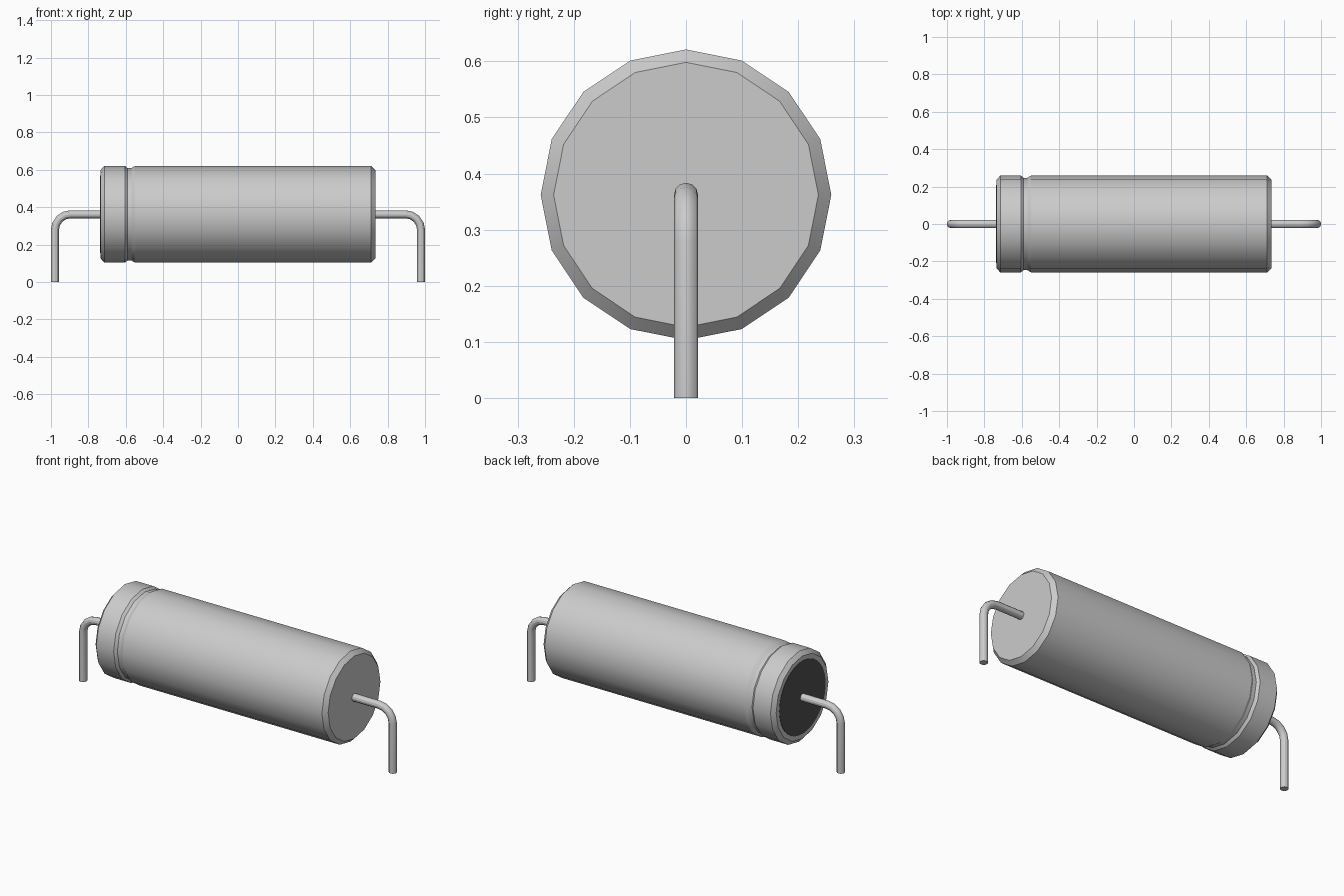
import bpy, bmesh
from math import sin, cos, pi, radians

AXIS_Z = 0.362

cube = bpy.data.objects.get("Cube")
if cube:
    bpy.data.objects.remove(cube, do_unlink=True)


def material(name, value):
    mat = bpy.data.materials.new(name)
    mat.use_nodes = True
    colour = (value, value, value, 1)
    mat.diffuse_color = colour
    mat.node_tree.nodes["Principled BSDF"].inputs["Base Color"].default_value = colour
    return mat


def smooth(obj):
    bpy.ops.object.select_all(action='DESELECT')
    obj.select_set(True)
    bpy.context.view_layer.objects.active = obj
    bpy.ops.object.shade_smooth_by_angle(angle=radians(30))


def lathe(name, profile, sides, mat):
    """Closed solid turned about the x axis from (x, radius) points."""
    bm = bmesh.new()
    rings = [[bm.verts.new((x, r * sin(2 * pi * i / sides), AXIS_Z + r * cos(2 * pi * i / sides)))
              for i in range(sides)] for x, r in profile]
    for a, b in zip(rings, rings[1:]):
        for i in range(sides):
            j = (i + 1) % sides
            bm.faces.new((a[i], a[j], b[j], b[i]))
    bm.faces.new(rings[0])
    bm.faces.new(rings[-1])
    bmesh.ops.recalc_face_normals(bm, faces=bm.faces)
    mesh = bpy.data.meshes.new(name)
    bm.to_mesh(mesh)
    bm.free()
    mesh.materials.append(mat)
    obj = bpy.data.objects.new(name, mesh)
    bpy.context.collection.objects.link(obj)
    smooth(obj)


def lead(name, side, mat):
    """Round wire leaving the can end and bending down to the ground."""
    bend, steps, reach = 0.085, 4, 0.979
    points = [(0.72, AXIS_Z)]
    for i in range(steps + 1):
        a = pi / 2 * i / steps
        points.append((reach - bend + bend * sin(a), AXIS_Z - bend + bend * cos(a)))
    points.append((reach, 0))
    curve = bpy.data.curves.new(name, 'CURVE')
    curve.dimensions = '3D'
    curve.bevel_depth = 0.0215
    curve.bevel_resolution = 4
    curve.use_fill_caps = True
    spline = curve.splines.new('POLY')
    spline.points.add(len(points) - 1)
    for p, (x, z) in zip(spline.points, points):
        p.co = (side * x, 0, z, 1)
    curve.materials.append(mat)
    obj = bpy.data.objects.new(name, curve)
    bpy.context.collection.objects.link(obj)
    bpy.ops.object.select_all(action='DESELECT')
    obj.select_set(True)
    bpy.context.view_layer.objects.active = obj
    bpy.ops.object.convert(target='MESH')
    smooth(bpy.context.view_layer.objects.active)


metal = material("light grey metal", 0.6)
rubber = material("dark rubber", 0.08)

# Can with chamfered ends and a crimped groove
lathe("can", [(-0.735, 0.236), (-0.715, 0.259), (-0.605, 0.259), (-0.59, 0.247),
              (-0.57, 0.247), (-0.55, 0.259), (0.712, 0.259), (0.735, 0.236)], 16, metal)

# Dark seal on the crimped end
lathe("end_seal", [(-0.737, 0.208), (-0.73, 0.208)], 48, rubber)

# Bent leads at both ends
lead("left_lead", 1, metal)
lead("right_lead", -1, metal)
